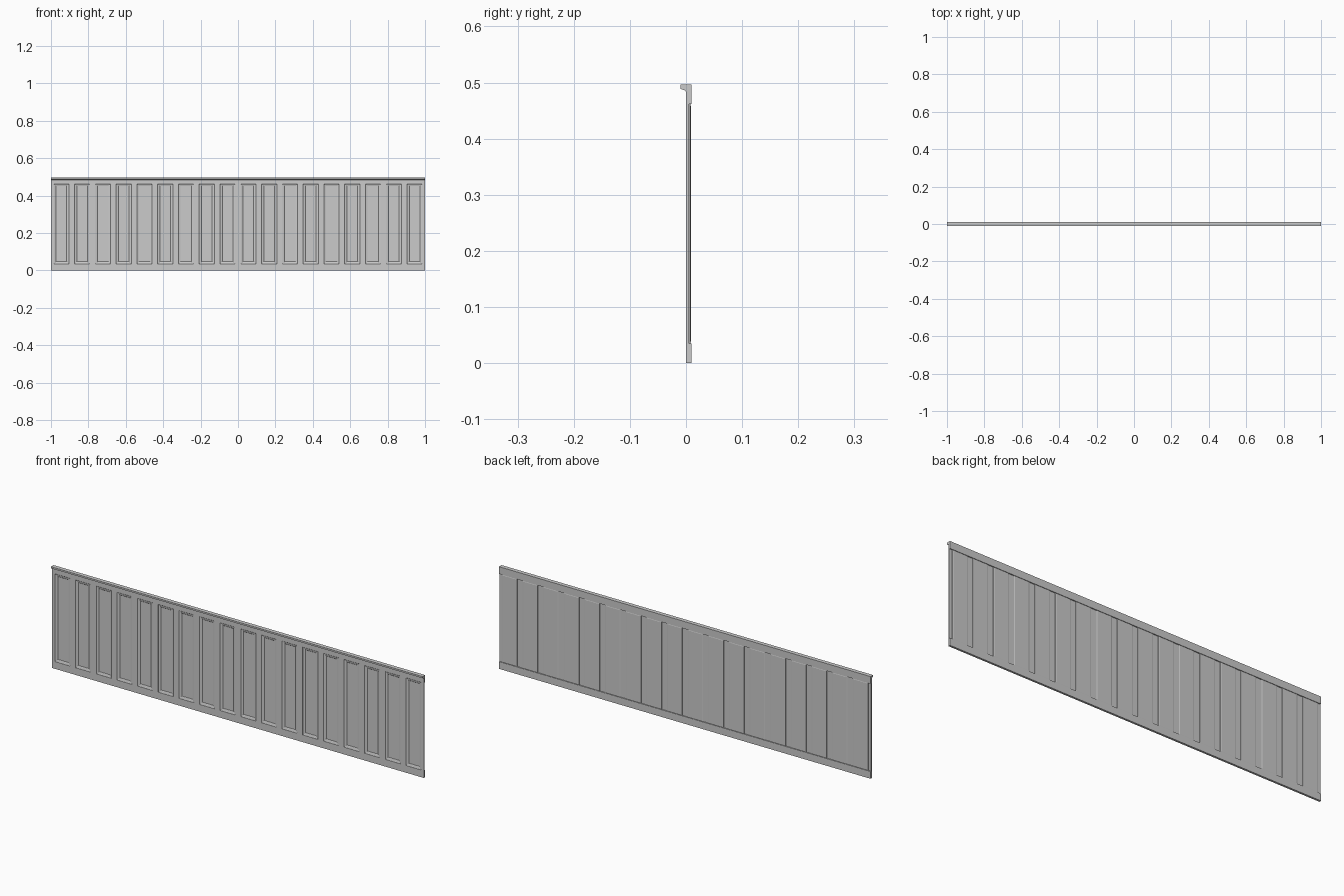
import bpy, bmesh

if "Cube" in bpy.data.objects:
    bpy.data.objects.remove(bpy.data.objects["Cube"])

N = 18                      # number of panels
PITCH = 2.0 / N
STILE = 0.03                # stile width
Z0, Z1, TOP = 0.035, 0.462, 0.497


def finish(name, bm):
    bmesh.ops.recalc_face_normals(bm, faces=bm.faces)
    me = bpy.data.meshes.new(name)
    bm.to_mesh(me)
    bm.free()
    ob = bpy.data.objects.new(name, me)
    bpy.context.collection.objects.link(ob)
    return ob


def extrude_x(name, profile, x0, x1):
    """Extrude a (y, z) profile along x."""
    bm = bmesh.new()
    a = [bm.verts.new((x0, y, z)) for y, z in profile]
    b = [bm.verts.new((x1, y, z)) for y, z in profile]
    bm.faces.new(a)
    bm.faces.new(b)
    for i in range(len(a)):
        j = (i + 1) % len(a)
        bm.faces.new((a[i], a[j], b[j], b[i]))
    return finish(name, bm)


def panel(name, x0, x1, rings):
    """Loft inset rectangles, front moulding through to the back."""
    bm = bmesh.new()
    loops = []
    for d, y in rings:
        loops.append([bm.verts.new((x, y, z)) for x, z in (
            (x0 + d, Z0 + d), (x1 - d, Z0 + d), (x1 - d, Z1 - d), (x0 + d, Z1 - d))])
    for a, b in zip(loops, loops[1:]):
        for i in range(4):
            j = (i + 1) % 4
            bm.faces.new((a[i], a[j], b[j], b[i]))
    bm.faces.new(loops[0])
    bm.faces.new(loops[-1])
    return finish(name, bm)


# bottom rail, and top rail with projecting cap
extrude_x("bottom_rail", [(0, 0), (0.01, 0), (0.01, Z0), (0, Z0)], -1, 1)
extrude_x("top_rail_cap", [(0, Z1), (0.01, Z1), (0.01, TOP), (-0.01, TOP),
                           (-0.01, 0.489), (-0.002, 0.486), (0, 0.484)], -1, 1)

# upright stiles, thinner than the rails at the back
for i in range(N + 1):
    c = -1 + i * PITCH
    a, b = max(-1, c - STILE / 2), min(1, c + STILE / 2)
    extrude_x("stile", [(0, Z0), (0.005, Z0), (0.005, Z1), (0, Z1)], a, b)

# recessed panels with a sloped moulding in front and a stepped back
RINGS = [(0.012, 0.0055), (0.010, 0.004), (0.002, 0.002), (0, 0.0005),
         (0, 0.0075), (0.004, 0.0085)]
for i in range(N):
    c = -1 + (i + 0.5) * PITCH
    h = (PITCH - STILE) / 2
    panel("panel", c - h, c + h, RINGS)
